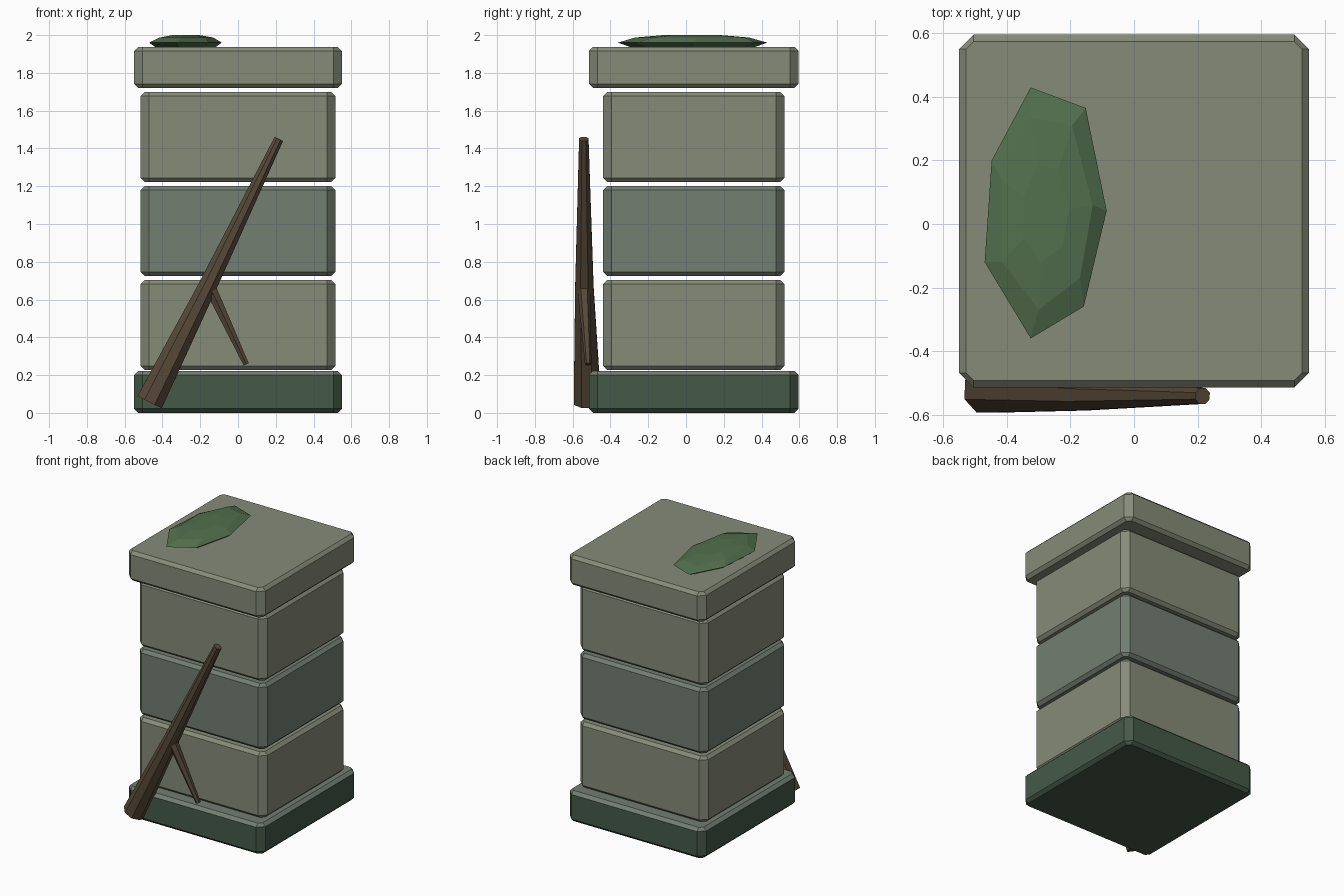
import bpy, math
from mathutils import Vector

if "Cube" in bpy.data.objects:
    bpy.data.objects.remove(bpy.data.objects["Cube"])


def material(name, rgb):
    m = bpy.data.materials.new(name)
    m.diffuse_color = (*rgb, 1)
    m.use_nodes = True
    m.node_tree.nodes["Principled BSDF"].inputs["Base Color"].default_value = m.diffuse_color
    return m


PALE = material("pale_paint", (0.24, 0.26, 0.19))
MID = material("weathered_paint", (0.17, 0.21, 0.165))
DARK = material("dark_green", (0.06, 0.10, 0.065))
WOOD = material("bark", (0.095, 0.065, 0.04))
MOSS = material("moss", (0.085, 0.16, 0.075))


def loft(name, rings, mats):
    """Skin equal-length rings of points (bottom to top) and cap both ends."""
    n = len(rings[0])
    verts = [p for r in rings for p in r]
    faces = [(k * n + i, k * n + (i + 1) % n, (k + 1) * n + (i + 1) % n, (k + 1) * n + i)
             for k in range(len(rings) - 1) for i in range(n)]
    faces += [tuple(reversed(range(n))), tuple(range(len(verts) - n, len(verts)))]
    me = bpy.data.meshes.new(name)
    me.from_pydata(verts, [], faces)
    for m in mats:
        me.materials.append(m)
    ob = bpy.data.objects.new(name, me)
    bpy.context.collection.objects.link(ob)
    return ob


def chamfered_box(name, sx, sy, z0, z1, mats, c=0.045, b=0.022, cy=0.041):
    """Box with wide corner chamfers and narrower rim chamfers."""
    def ring(z, inset):
        x, y, xi, yi = sx / 2 - inset, sy / 2 - inset, sx / 2 - c, sy / 2 - c
        pts = [(xi, -y), (x, -yi), (x, yi), (xi, y), (-xi, y), (-x, yi), (-x, -yi), (-xi, -y)]
        return [(px, py + cy, z) for px, py in pts]
    return loft(name, [ring(z0, b), ring(z0 + b, 0), ring(z1 - b, 0), ring(z1, b)], mats)


def tapered_limb(name, path, radii, sides):
    """Tapered round stick along a path."""
    pts = [Vector(p) for p in path]
    axis = (pts[-1] - pts[0]).normalized()
    u = axis.cross(Vector((0, 1, 0))).normalized()
    v = axis.cross(u)
    rings = []
    for p, r in zip(pts, radii):
        angles = [2 * math.pi * (i + 0.5) / sides for i in range(sides)]
        rings.append([tuple(p + r * (math.cos(a) * u + math.sin(a) * v)) for a in angles])
    return loft(name, rings, [WOOD])


# Plinth, with paler upper rim
base = chamfered_box("base", 1.10, 1.11, 0.0, 0.223, [DARK, MID])
for f in base.data.polygons:
    if f.normal.z > 0.3:
        f.material_index = 1

# Three stacked boxes
for i, mat in enumerate((PALE, MID, PALE)):
    z = 0.226 + i * 0.498
    chamfered_box(f"stacked_box_{i + 1}", 1.03, 0.96, z, z + 0.478, [mat])

# Lid
chamfered_box("lid", 1.10, 1.11, 1.72, 1.938, [PALE])

# Moss patch on the lid
outline = [(-0.325, 0.43), (-0.448, 0.20), (-0.47, -0.12), (-0.325, -0.36),
           (-0.158, -0.26), (-0.086, 0.042), (-0.152, 0.365)]
shoulder = [(-0.325, 0.335), (-0.415, 0.14), (-0.415, -0.12), (-0.30, -0.27),
            (-0.17, -0.17), (-0.13, 0.06), (-0.195, 0.31)]


def patch_ring(points, s, z):
    return [(-0.28 + (x + 0.28) * s, 0.03 + (y - 0.03) * s, z) for x, y in points]


loft("moss_patch", [patch_ring(outline, 0.82, 1.935), patch_ring(outline, 1, 1.96),
                    patch_ring(shoulder, 1, 1.987), patch_ring(shoulder, 0.5, 2.0)], [MOSS])

# Leaning branch and its side twig
tapered_limb("leaning_branch",
             [(-0.468, -0.522, 0.057), (-0.166, -0.538, 0.66), (0.216, -0.541, 1.45)],
             [0.078, 0.053, 0.027], 8)
tapered_limb("side_twig", [(-0.155, -0.542, 0.68), (0.043, -0.518, 0.258)], [0.036, 0.017], 6)
